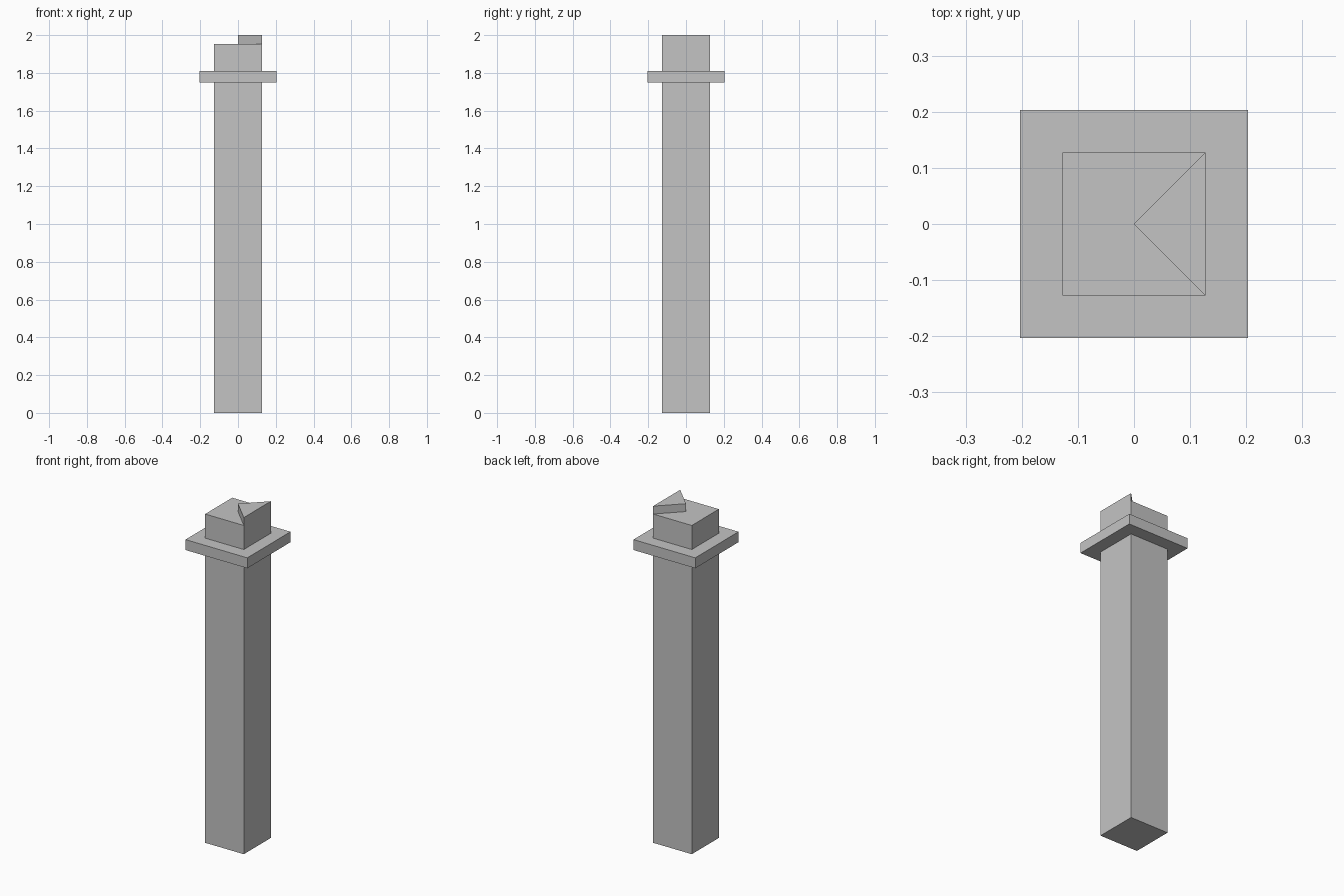
import bpy
import bmesh

cube = bpy.data.objects.get("Cube")
if cube:
    bpy.data.objects.remove(cube, do_unlink=True)

GREY = (0.55, 0.55, 0.55, 1)
grey = bpy.data.materials.new("plain grey")
grey.use_nodes = True
grey.diffuse_color = GREY
grey.node_tree.nodes["Principled BSDF"].inputs["Base Color"].default_value = GREY


def prism(name, outline, bottom, top):
    """Extrude a flat outline between two heights."""
    bm = bmesh.new()
    base = bm.faces.new([bm.verts.new((x, y, bottom)) for x, y in outline])
    up = bmesh.ops.extrude_face_region(bm, geom=[base], use_keep_orig=True)
    moved = [v for v in up["geom"] if isinstance(v, bmesh.types.BMVert)]
    bmesh.ops.translate(bm, verts=moved, vec=(0, 0, top - bottom))
    bmesh.ops.recalc_face_normals(bm, faces=bm.faces)
    mesh = bpy.data.meshes.new(name)
    bm.to_mesh(mesh)
    bm.free()
    mesh.materials.append(grey)
    obj = bpy.data.objects.new(name, mesh)
    bpy.context.collection.objects.link(obj)
    return obj


def square(half):
    return [(-half, -half), (half, -half), (half, half), (-half, half)]


HALF = 0.127
SHAFT_TOP = 1.953

# Square post, the collar around it and the wedge on its top
prism("shaft", square(HALF), 0, SHAFT_TOP)
prism("collar", square(0.203), 1.748, 1.81)
prism("top_wedge", [(0, 0), (HALF, -HALF), (HALF, HALF)], SHAFT_TOP, 2)
